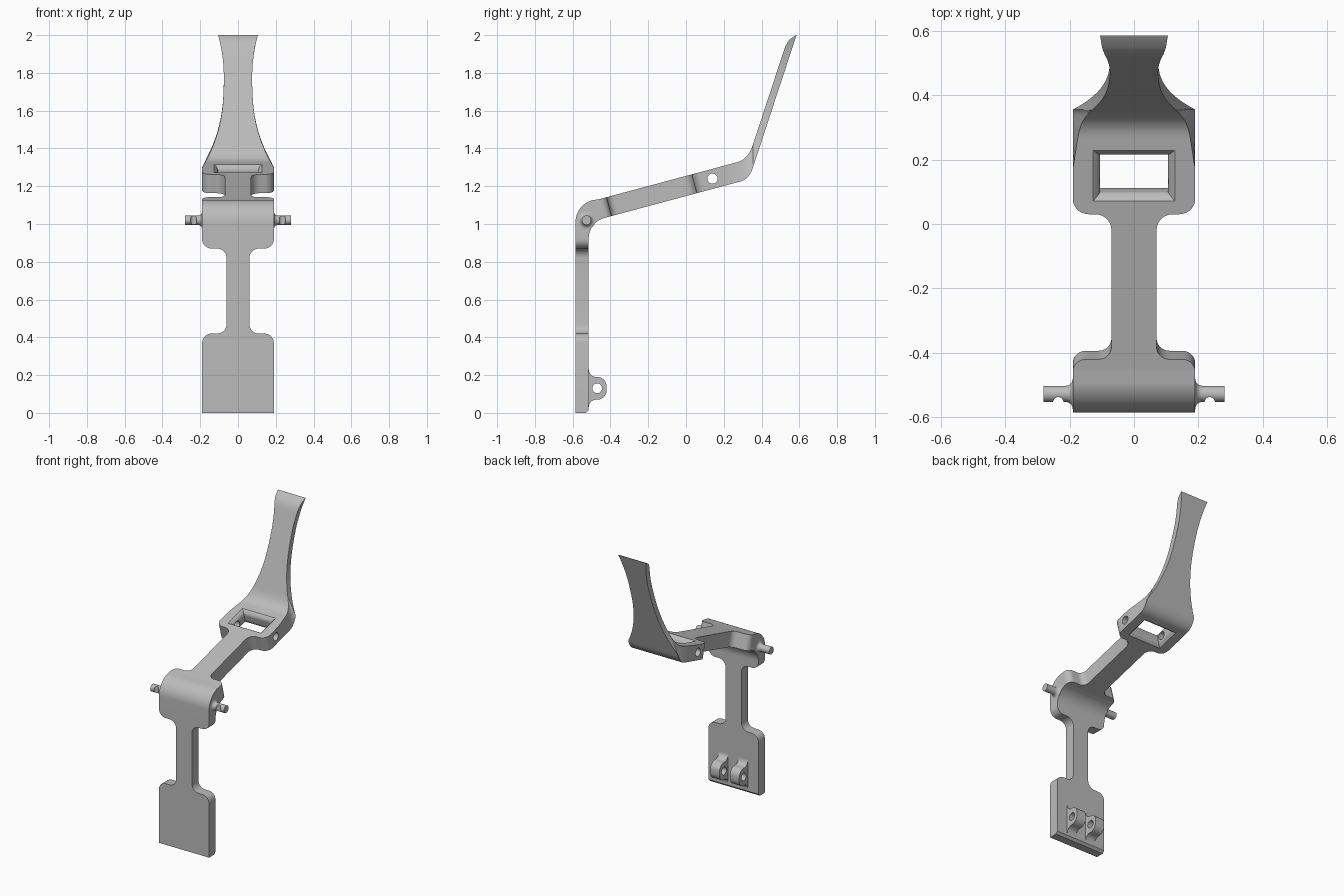
import bpy, bmesh, math
from mathutils import Vector

cube = bpy.data.objects.get("Cube")
if cube:
    bpy.data.objects.remove(cube, do_unlink=True)

grey = bpy.data.materials.new("plain_grey")
grey.use_nodes = True
tone = (0.5, 0.5, 0.5, 1)
grey.diffuse_color = tone
grey.node_tree.nodes["Principled BSDF"].inputs["Base Color"].default_value = tone

WIDE = 0.19
COS, SIN = math.cos(math.radians(15)), math.sin(math.radians(15))
THICK = 0.103


def loft(name, rings):
    """Closed solid through rings of equal point count."""
    bm = bmesh.new()
    rows = [[bm.verts.new(p) for p in ring] for ring in rings]
    n = len(rows[0])
    for a, b in zip(rows, rows[1:]):
        for i in range(n):
            j = (i + 1) % n
            bm.faces.new((a[i], a[j], b[j], b[i]))
    bm.faces.new(rows[0])
    bm.faces.new(rows[-1])
    bmesh.ops.recalc_face_normals(bm, faces=bm.faces)
    mesh = bpy.data.meshes.new(name)
    bm.to_mesh(mesh)
    bm.free()
    mesh.materials.append(grey)
    ob = bpy.data.objects.new(name, mesh)
    bpy.context.collection.objects.link(ob)
    return ob


def circle_x(x, y, z, r, n=32):
    steps = [2 * math.pi * i / n for i in range(n)]
    return [Vector((x, y + r * math.cos(a), z + r * math.sin(a))) for a in steps]


def rod_x(name, y, z, r, half):
    return loft(name, [circle_x(x, y, z, r) for x in (-half, half)])


def select(ob):
    bpy.ops.object.select_all(action='DESELECT')
    ob.select_set(True)
    bpy.context.view_layer.objects.active = ob


def cut(ob, cutter):
    mod = ob.modifiers.new("cut", 'BOOLEAN')
    mod.operation, mod.solver, mod.object = 'DIFFERENCE', 'EXACT', cutter
    select(ob)
    bpy.ops.object.modifier_apply(modifier=mod.name)
    bpy.data.objects.remove(cutter, do_unlink=True)


def smooth(ob):
    select(ob)
    bpy.ops.object.shade_smooth_by_angle(angle=math.radians(30))


def shoulder(narrow, r, t, d, n=7):
    """Positions and half widths of a rounded step, wide to narrow along d."""
    arc = [math.pi / 2 * k / n for k in range(n + 1)]
    pts = [(t - d * r * (1 - math.sin(a)), WIDE - r + r * math.cos(a)) for a in arc]
    pts += [(t + d * r * (1 - math.cos(a)), narrow + r * (1 - math.sin(a))) for a in arc]
    return pts if d > 0 else pts[::-1]


def arm_point(s, depth):
    return (-0.42 + s * COS + depth * SIN, 1.142 + s * SIN - depth * COS)


def blade_width(z):
    if z <= 1.3:
        return WIDE
    if z < 1.78:
        return 0.075 + 0.115 * ((1.78 - z) / 0.48) ** 2.6
    return 0.075 + 0.03 * ((z - 1.78) / 0.22) ** 2


def arc_point(y, z, r, a):
    return (y + r * math.cos(a), z + r * math.sin(a))


def bezier(a, b, c, t):
    return tuple((1 - t) ** 2 * p + 2 * t * (1 - t) * q + t * t * r for p, q, r in zip(a, b, c))


stations = []  # outer point, inner point, outer half width, inner half width


def add(outer, inner, w=None):
    stations.append((outer, inner, w or blade_width(outer[1]), w or blade_width(inner[1])))


# Upright leg with wide foot plate
add((-0.585, 0), (-0.53, 0), WIDE)
add((-0.585, 0.015), (-0.515, 0.015), WIDE)
for z, w in shoulder(0.06, 0.05, 0.42, 1) + shoulder(0.06, 0.05, 0.87, -1):
    add((-0.585, z), (-0.515, z), w)
# Rounded knee
for k in range(17):
    a = math.radians(180 - 75 * k / 16)
    add(arc_point(-0.465, 1.01, 0.12, a), arc_point(-0.405, 0.925, 0.11, a), WIDE)
# Sloping arm
for s, w in shoulder(0.07, 0.04, 0, 1) + shoulder(0.07, 0.05, 0.466, -1):
    add(arm_point(s, 0), arm_point(s, THICK), w)
for k in range(7):
    s = 0.58 + 0.02 * k
    add(arm_point(s, 0), arm_point(s, THICK))
# Bend into the blade
for k in range(13):
    t = k / 12
    add(bezier((0.27, 1.327), (0.33, 1.343), (0.354, 1.42), t),
        bezier((0.285, 1.224), (0.335, 1.237), (0.355, 1.30), t))
# Tapering blade and tip
for k in range(1, 21):
    t = k / 20
    zo, zi = 1.42 + 0.52 * t, 1.30 + 0.67 * t
    add((0.545 - (2 - zo) * 0.329, zo), (0.585 - (2 - zi) * 0.329, zi))
add((0.546, 1.975), (0.58, 1.986))
add((0.583, 2.0), (0.585, 2.0))

body = loft("bent_lever", [
    [Vector((-wo, *o)), Vector((wo, *o)), Vector((wi, *i)), Vector((-wi, *i))]
    for o, i, wo, wi in stations])

# Flared window through the arm
rings = []
for k in range(17):
    n = -0.064 + 0.008 * k
    e = 0.022 * (max(0, abs(n) - 0.02) / 0.032) ** 2
    ring = []
    for sx, ss in ((-1, -1), (1, -1), (1, 1), (-1, 1)):
        y, z = arm_point(0.59 + ss * (0.06 + e), THICK / 2 + n)
        ring.append(Vector((sx * (0.105 + e), y, z)))
    rings.append(ring)
cut(body, loft("window_cutter", rings))
# Cross hole beside the window
cut(body, rod_x("hole_cutter", 0.14, 1.24, 0.027, 0.4))
smooth(body)

# Pivot pins with flared root and a notch
for side, label in ((1, "left"), (-1, "right")):
    rings = [circle_x(side * 0.17, -0.527, 1.02, 0.045)]
    for k in range(8):
        a = math.pi / 2 * k / 7
        rings.append(circle_x(side * (0.19 + 0.022 * (1 - math.cos(a))), -0.527, 1.02,
                              0.025 + 0.022 * (1 - math.sin(a))))
    rings.append(circle_x(side * 0.28, -0.527, 1.02, 0.025))
    pin = loft(label + "_pivot_pin", rings)
    notch = [[Vector((side * 0.235 + p.y, -0.553 + p.z, z)) for p in circle_x(0, 0, 0, 0.016)]
             for z in (0.9, 1.1)]
    cut(pin, loft("notch_cutter", notch))
    smooth(pin)

# Pierced lugs on the back of the foot plate
half = [(-0.53, 0.1)]
for k in range(9):
    a = math.pi / 2 * k / 8
    half.append(arc_point(-0.475, 0.1, 0.04, math.pi + a))
for k in range(9):
    a = math.pi / 2 * k / 8
    half.append(arc_point(-0.47, 0.01, 0.05, math.pi / 2 - a))
outline = [(y, 0.13 + z) for y, z in half] + [(y, 0.13 - z) for y, z in half[::-1]]
for side, label in ((1, "left"), (-1, "right")):
    lug = loft(label + "_lug", [[Vector((side * x, *p)) for p in outline] for x in (0.04, 0.11)])
    cut(lug, rod_x("lug_hole_cutter", -0.47, 0.13, 0.026, 0.4))
    smooth(lug)
